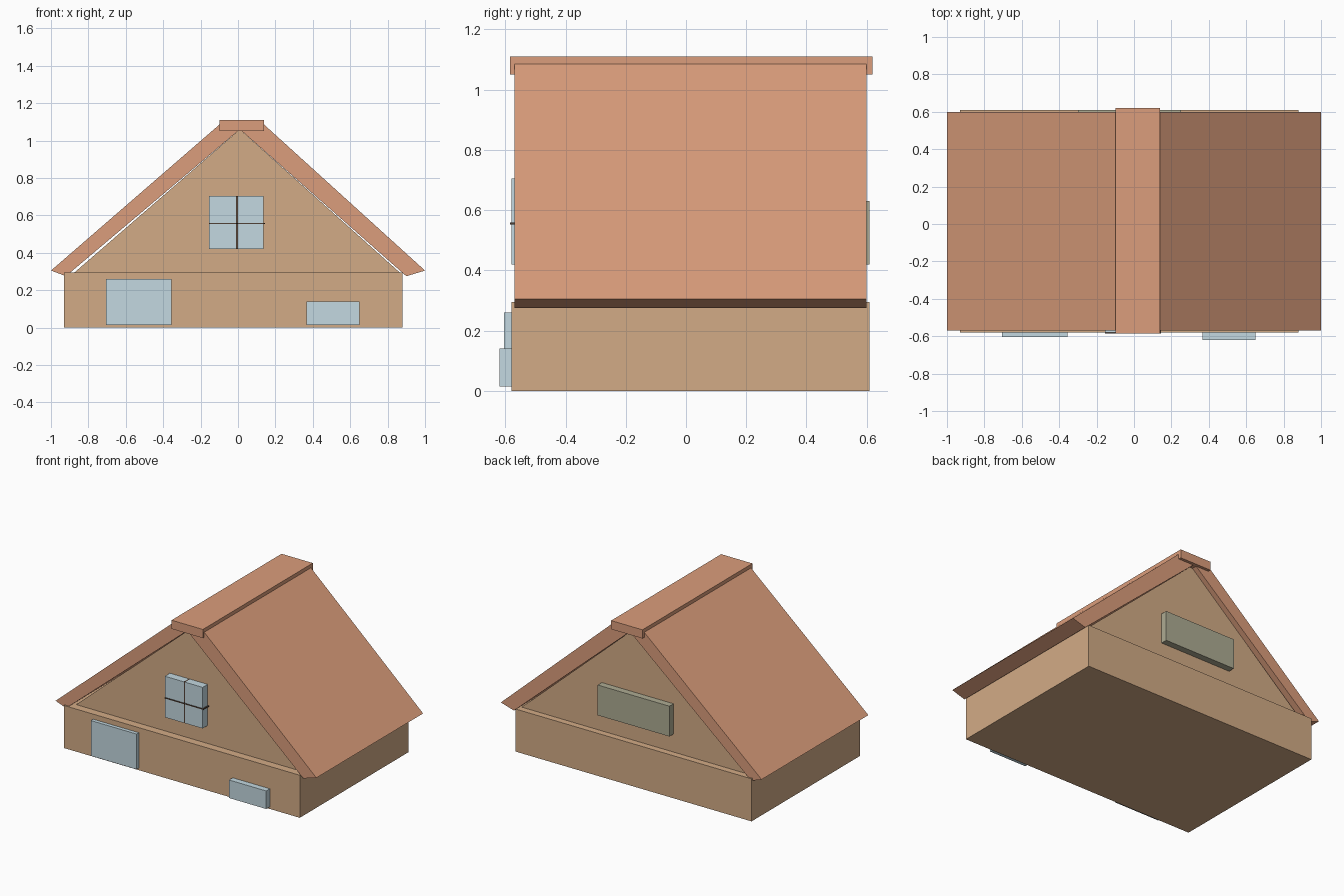
import bpy, bmesh

if "Cube" in bpy.data.objects:
    bpy.data.objects.remove(bpy.data.objects["Cube"])


def material(name, rgb):
    m = bpy.data.materials.new(name)
    m.diffuse_color = (*rgb, 1)
    m.use_nodes = True
    m.node_tree.nodes["Principled BSDF"].inputs["Base Color"].default_value = m.diffuse_color
    return m


WALL = material("plaster", (0.65, 0.41, 0.24))
ROOF = material("roof_tile", (0.71, 0.34, 0.20))
GLASS = material("pale_glass", (0.55, 0.69, 0.75))
SHUTTER = material("grey_green", (0.42, 0.41, 0.29))
DARK = material("dark_wood", (0.08, 0.05, 0.035))


def prism(name, profile, y0, y1, mat):
    """Extrude an x-z outline from y0 to y1."""
    bm = bmesh.new()
    face = bm.faces.new([bm.verts.new((x, y0, z)) for x, z in profile])
    ext = bmesh.ops.extrude_face_region(bm, geom=[face])
    verts = [g for g in ext["geom"] if isinstance(g, bmesh.types.BMVert)]
    bmesh.ops.translate(bm, verts=verts, vec=(0, y1 - y0, 0))
    bmesh.ops.recalc_face_normals(bm, faces=bm.faces)
    mesh = bpy.data.meshes.new(name)
    bm.to_mesh(mesh)
    bm.free()
    mesh.materials.append(mat)
    obj = bpy.data.objects.new(name, mesh)
    bpy.context.collection.objects.link(obj)
    return obj


def box(name, x0, x1, y0, y1, z0, z1, mat):
    return prism(name, [(x0, z0), (x1, z0), (x1, z1), (x0, z1)], y0, y1, mat)


# Ground floor walls and the set-back gable above them
box("ground_floor", -0.93, 0.88, -0.58, 0.61, 0, 0.295, WALL)
prism("gable", [(-0.88, 0.29), (0.87, 0.29), (0.01, 1.06)], -0.525, 0.565, WALL)

# Two sloping roof slabs and the ridge cap
prism("roof_left", [(-1.0, 0.305), (-0.10, 1.085), (0.01, 1.085),
                    (0.01, 1.06), (-0.92, 0.275)], -0.57, 0.60, ROOF)
prism("roof_right", [(1.0, 0.305), (0.14, 1.085), (0.01, 1.085),
                     (0.01, 1.06), (0.90, 0.275)], -0.57, 0.60, ROOF)
box("ridge_cap", -0.10, 0.14, -0.585, 0.62, 1.05, 1.11, ROOF)

# Door and low window on the front wall
box("door", -0.705, -0.355, -0.605, -0.57, 0.015, 0.26, GLASS)
box("low_window", 0.365, 0.65, -0.62, -0.57, 0.015, 0.14, GLASS)

# Four-pane gable window with thin glazing bars
for side, x0, x1 in (("left", -0.155, -0.01), ("right", 0.0, 0.135)):
    for level, z0, z1 in (("lower", 0.42, 0.553), ("upper", 0.559, 0.705)):
        box(f"pane_{level}_{side}", x0, x1, -0.58, -0.515, z0, z1, GLASS)
box("glazing_bar_upright", -0.01, 0.0, -0.575, -0.515, 0.42, 0.705, DARK)
box("glazing_bar_cross", -0.155, 0.145, -0.585, -0.515, 0.553, 0.559, DARK)

# Wide window on the back gable
box("back_window", -0.30, 0.25, 0.555, 0.61, 0.42, 0.63, SHUTTER)
